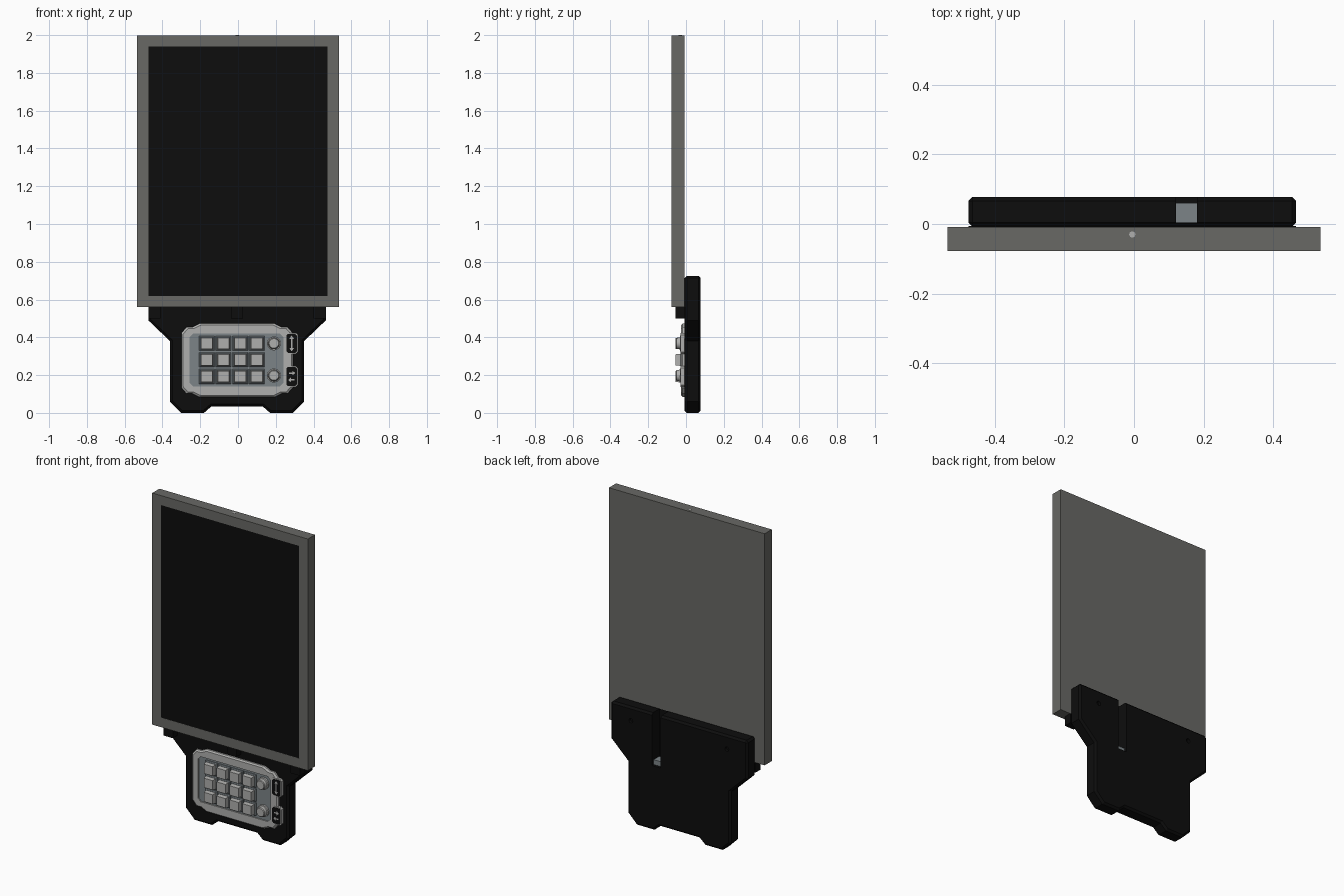
import bpy, bmesh, math

if "Cube" in bpy.data.objects:
    bpy.data.objects.remove(bpy.data.objects["Cube"])


def material(name, rgb):
    m = bpy.data.materials.new(name)
    m.diffuse_color = (*rgb, 1)
    m.use_nodes = True
    m.node_tree.nodes["Principled BSDF"].inputs["Base Color"].default_value = m.diffuse_color
    return m


BLACK = material("black", (0.004, 0.004, 0.004))
CASE = material("case_grey", (0.14, 0.14, 0.13))
LIGHT = material("light_grey", (0.43, 0.43, 0.42))
SLATE = material("slate", (0.2, 0.23, 0.245))


def prism(name, rings, mat, smooth=False):
    """Loft through (outline of x,z points, y) rings, capped at both ends."""
    bm = bmesh.new()
    loops = [[bm.verts.new((x, y, z)) for x, z in pts] for pts, y in rings]
    for a, b in zip(loops, loops[1:]):
        for i in range(len(a)):
            j = (i + 1) % len(a)
            bm.faces.new((a[i], a[j], b[j], b[i]))
    bm.faces.new(loops[0])
    bm.faces.new(loops[-1][::-1])
    bmesh.ops.recalc_face_normals(bm, faces=bm.faces)
    me = bpy.data.meshes.new(name)
    bm.to_mesh(me)
    bm.free()
    ob = bpy.data.objects.new(name, me)
    bpy.context.collection.objects.link(ob)
    me.materials.append(mat)
    if smooth:
        activate(ob)
        bpy.ops.object.shade_smooth_by_angle(angle=math.radians(30))
    return ob


def activate(ob):
    bpy.ops.object.select_all(action='DESELECT')
    ob.select_set(True)
    bpy.context.view_layer.objects.active = ob


def rect(cx, cz, hx, hz, c=0.0):
    """Rectangle outline, corners cut by c."""
    if not c:
        return [(cx - hx, cz - hz), (cx + hx, cz - hz), (cx + hx, cz + hz), (cx - hx, cz + hz)]
    out = []
    for sx, sz, flip in ((-1, -1, 0), (1, -1, 1), (1, 1, 0), (-1, 1, 1)):
        p = [(cx + sx * hx, cz + sz * (hz - c)), (cx + sx * (hx - c), cz + sz * hz)]
        out += p[::-1] if flip else p
    return out


def circle(cx, cz, r, n=32):
    return [(cx + r * math.cos(2 * math.pi * i / n), cz + r * math.sin(2 * math.pi * i / n)) for i in range(n)]


def box(name, x0, x1, y0, y1, z0, z1, mat):
    return prism(name, [(rect((x0 + x1) / 2, (z0 + z1) / 2, (x1 - x0) / 2, (z1 - z0) / 2), y) for y in (y0, y1)], mat)


def cut(ob, cutter):
    activate(ob)
    m = ob.modifiers.new("cut", 'BOOLEAN')
    m.operation, m.solver, m.object = 'DIFFERENCE', 'EXACT', cutter
    bpy.ops.object.modifier_apply(modifier=m.name)
    bpy.data.objects.remove(cutter)


def bevel(ob, w):
    activate(ob)
    m = ob.modifiers.new("bevel", 'BEVEL')
    m.width, m.segments, m.limit_method, m.angle_limit = w, 1, 'ANGLE', math.radians(60)
    bpy.ops.object.modifier_apply(modifier=m.name)


# Tablet with recessed screen and a tiny pin hole cap on top
tablet = box("tablet_case", -.535, .535, -.078, -.008, .56, 1.999, CASE)
cut(tablet, box("screen_cutter", -.475, .475, -.1, -.074, .62, 1.94, CASE))
box("screen", -.475, .475, -.077, -.074, .62, 1.94, BLACK)
bpy.ops.mesh.primitive_cylinder_add(vertices=16, radius=.009, depth=.01, location=(-.005, -.03, 1.995))
bpy.context.object.name = "top_button"
bpy.context.object.data.materials.append(LIGHT)

# Holder body: half outline mirrored about its own centre line
CX = -.005
half = [(.135, .035), (.175, 0), (.295, 0), (.355, .06), (.355, .38), (.47, .49), (.47, .725)]
outline = [(CX + x, z) for x, z in half] + [(CX - x, z) for x, z in reversed(half)]
body = prism("holder_body", [(outline, -.008), (outline, .078)], BLACK)
bevel(body, .012)
cut(body, box("slot_cutter", .12, .18, .004, .1, .40, .8, BLACK))
for sx in (-1, 1):
    cut(body, prism("screw_cutter", [(circle(CX + sx * .33, .64, .014, 16), y) for y in (.06, .1)], BLACK))
box("plug", .12, .18, .005, .06, .38, .43, SLATE)

# Lips that carry the tablet
for i, x in enumerate((-.4425, -.005, .4325)):
    lip = box(f"tablet_lip_{i}", x - .0325, x + .0325, -.055, -.006, .50, .56, BLACK)

# Keypad frame: stepped-corner outline mirrored in both directions
fx, fz = -.005, .278
quarter = [(.295, .145), (.268, .176), (.237, .176), (.2, .194)]
frame_pts = (quarter + [(-x, z) for x, z in reversed(quarter)]
             + [(-x, -z) for x, z in quarter] + [(x, -z) for x, z in reversed(quarter)])


def frame_ring(s):
    return [(fx + x - math.copysign(s, x), fz + z - math.copysign(s, z)) for x, z in frame_pts]


frame = prism("keypad_frame", [(frame_ring(0), -.005), (frame_ring(0), -.018), (frame_ring(.008), -.026)], LIGHT)
pad = rect(-.008, .28, .248, .14, .018)
cut(frame, prism("pad_cutter", [(pad, -.018), (pad, -.1)], LIGHT))
prism("keypad_plate", [(pad, -.006), (pad, -.019)], SLATE)

# Keys: chamfered base with a straight cap
for r, z in enumerate((.368, .281, .193)):
    for c, x in enumerate((-.165, -.077, .012, .1)):
        prism(f"key_base_{r}_{c}", [(rect(x, z, .041, .039), -.018), (rect(x, z, .041, .039), -.026),
                                    (rect(x, z, .036, .034), -.03)], SLATE)
        prism(f"key_cap_{r}_{c}", [(rect(x, z, .034, .032), -.028), (rect(x, z, .03, .029), -.056)], LIGHT)

# Knobs
for i, z in enumerate((.368, .198)):
    prism(f"knob_{i}", [(circle(.19, z, r), y) for r, y in
                        ((.037, -.018), (.037, -.03), (.031, -.032), (.029, -.05), (.025, -.054))], LIGHT, True)

# Badges beside the knobs, each with a rim and a pair of arrows
for i, z in enumerate((.368, .193)):
    bx = .284
    prism(f"badge_rim_{i}", [(rect(bx, z, .033, .055, .01), y) for y in (-.006, -.028)], LIGHT)
    prism(f"badge_face_{i}", [(rect(bx, z, .028, .05, .008), y) for y in (-.02, -.0295)], BLACK)
    for s in (-1, 1):
        arrow = [(-.006, .004), (.018, .004), (.018, .013), (.036, 0), (.018, -.013), (.018, -.004), (-.006, -.004)]
        if i == 0:
            pts = [(bx + v, z + s * (u + .006)) for u, v in arrow]
        else:
            pts = [(bx + s * (u - .013) * .8, z + s * .018 + v) for u, v in arrow]
        prism(f"arrow_{i}_{s + 1}", [(pts, -.028), (pts, -.031)], LIGHT)
